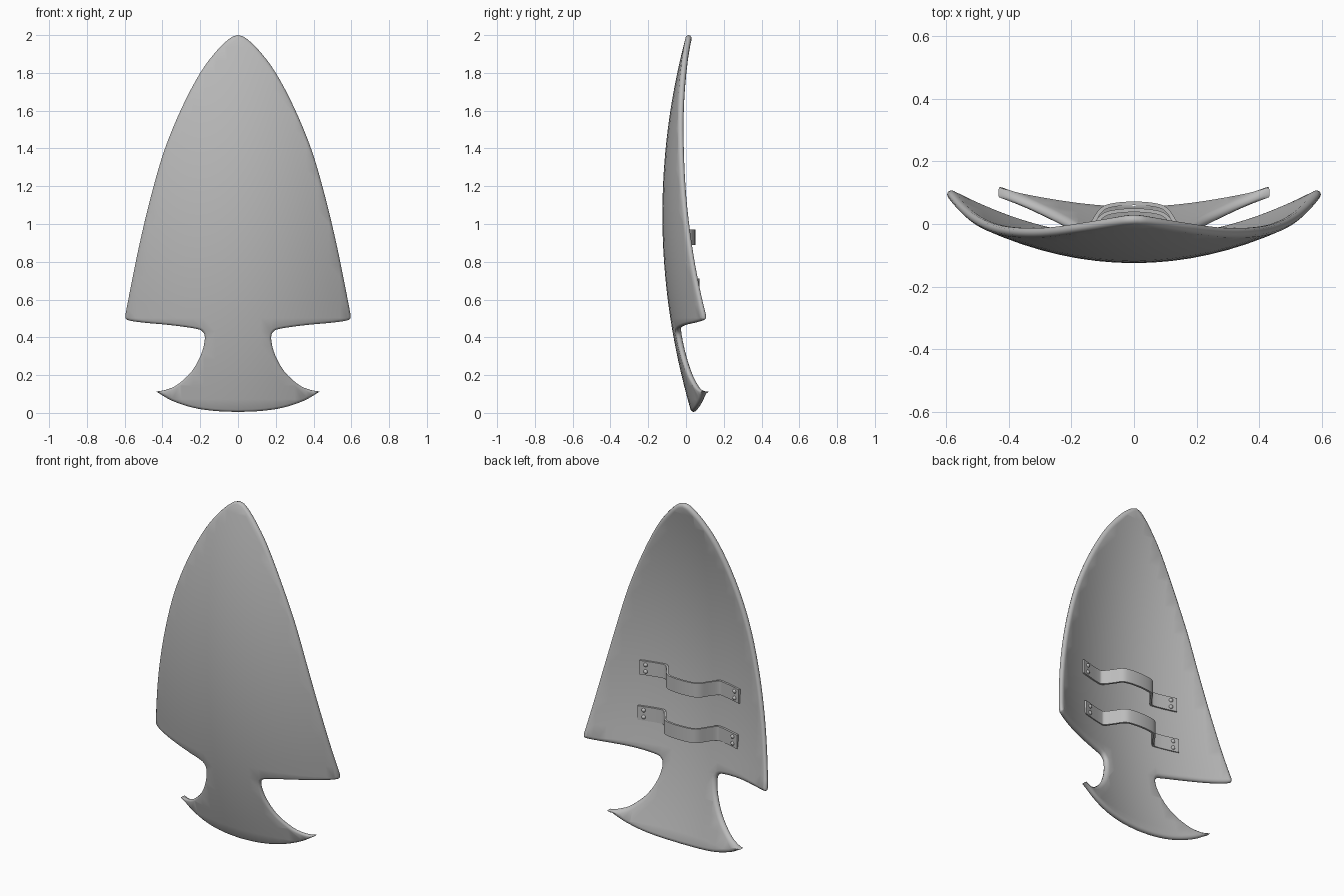
import bpy, bmesh
from mathutils import Vector

if "Cube" in bpy.data.objects:
    bpy.data.objects.remove(bpy.data.objects["Cube"])

THICK = 0.034

metal = bpy.data.materials.new("plain_grey")
metal.use_nodes = True
grey = (0.5, 0.5, 0.5, 1)
metal.diffuse_color = grey
metal.node_tree.nodes["Principled BSDF"].inputs["Base Color"].default_value = grey


def front_y(x, z):
    """Bowl-shaped front surface."""
    return -0.125 + 0.14 * (z - 1.05) ** 2 + 0.47 * x * x


def smooth_path(points, steps):
    """Catmull-Rom curve through the points."""
    pts = [Vector(p) for p in points]
    ext = [2 * pts[0] - pts[1]] + pts + [2 * pts[-1] - pts[-2]]
    out = []
    for a, b, c, d in zip(ext, ext[1:], ext[2:], ext[3:]):
        for i in range(steps):
            t = i / steps
            out.append(0.5 * (2 * b + (c - a) * t + (2 * a - 5 * b + 4 * c - d) * t * t
                              + (3 * b - a - 3 * c + d) * t ** 3))
    return out + [pts[-1]]


def finish(bm, name, angle=0.8):
    bmesh.ops.recalc_face_normals(bm, faces=bm.faces)
    mesh = bpy.data.meshes.new(name)
    bm.to_mesh(mesh)
    bm.free()
    mesh.materials.append(metal)
    obj = bpy.data.objects.new(name, mesh)
    bpy.context.collection.objects.link(obj)
    bpy.ops.object.select_all(action='DESELECT')
    obj.select_set(True)
    bpy.context.view_layer.objects.active = obj
    bpy.ops.object.shade_smooth_by_angle(angle=angle)
    return obj


# Half outline in x, z: blade side, shelf and neck, flared foot
blade = [(0, 2), (0.04, 1.985), (0.11, 1.92), (0.2, 1.8), (0.3, 1.61), (0.39, 1.39),
         (0.46, 1.15), (0.52, 0.9), (0.565, 0.68), (0.597, 0.515)]
neck = [(0.597, 0.515), (0.585, 0.492), (0.5, 0.478), (0.36, 0.465), (0.23, 0.447),
        (0.187, 0.43), (0.176, 0.39), (0.195, 0.31), (0.245, 0.22), (0.32, 0.15),
        (0.38, 0.123), (0.433, 0.113)]
foot = [(0.433, 0.113), (0.35, 0.065), (0.24, 0.028), (0.12, 0.01), (0, 0.005)]
half = smooth_path(blade, 4)[:-1] + smooth_path(neck, 4)[:-1] + smooth_path(foot, 4)
outline = half + [Vector((-p.x, p.y)) for p in half[-2:0:-1]]
count = len(outline)

# Shield body: rounded rim rings joined to front and back caps
rim = [(0.012, 0), (0.003, 0.004), (0, 0.012), (0.003, 0.022), (0.011, 0.03), (0.022, THICK)]
bm = bmesh.new()
rings = []
for inset, depth in rim:
    ring = []
    for i, p in enumerate(outline):
        before = (p - outline[i - 1]).normalized()
        after = (outline[(i + 1) % count] - p).normalized()
        along = (before + after).normalized()
        inward = Vector((along.y, -along.x))
        tip = (Vector((abs(p.x), p.y)) - Vector(foot[0])).length
        scale = min(1, 0.15 + tip * 14)
        q = p + inward * inset * scale
        ring.append(bm.verts.new((q.x, depth, q.y)))
    rings.append(ring)
for a, b in zip(rings, rings[1:]):
    for i in range(count):
        j = (i + 1) % count
        bm.faces.new((a[i], a[j], b[j], b[i]))
bm.faces.new(rings[0])
bm.faces.new(rings[-1])


def slice_caps(origin, normal):
    caps = [f for f in bm.faces if max(v.co.y for v in f.verts) - min(v.co.y for v in f.verts) < 1e-5]
    geom = set(caps)
    for f in caps:
        geom.update(f.edges)
        geom.update(f.verts)
    bmesh.ops.bisect_plane(bm, geom=list(geom), dist=1e-5, plane_co=origin, plane_no=normal)


for i in range(-9, 10):
    slice_caps((i * 0.06 + 0.0007, 0, 0), (1, 0, 0))
for i in range(1, 28):
    slice_caps((0, 0, i * 0.0717), (0, 0, 1))
for v in bm.verts:
    v.co.y += front_y(v.co.x, v.co.z)
finish(bm, "shield_body", 1.0)


# Hand straps with riveted end plates
def strap(name, z, peak):
    def seat(x):
        return front_y(x, z) + THICK + 0.005
    side = [(0.325, seat(0.325)), (0.26, seat(0.26)), (0.2, seat(0.2)), (0.17, seat(0.17) + 0.008),
            (0.135, peak - 0.065), (0.105, peak - 0.022), (0.07, peak - 0.006)]
    path = smooth_path(side + [(0, peak)] + [(-x, y) for x, y in side[::-1]], 4)
    bm = bmesh.new()
    loops = []
    for i, p in enumerate(path):
        along = (path[min(i + 1, len(path) - 1)] - path[max(i - 1, 0)]).normalized()
        out = Vector((along.y, -along.x)) * 0.006
        corners = [(p + out, 0.041), (p + out, -0.041), (p - out, -0.041), (p - out, 0.041)]
        loops.append([bm.verts.new((q.x, q.y, z + h)) for q, h in corners])
    for a, b in zip(loops, loops[1:]):
        for i in range(4):
            j = (i + 1) % 4
            bm.faces.new((a[i], a[j], b[j], b[i]))
    bm.faces.new(loops[0])
    bm.faces.new(loops[-1])
    finish(bm, name)

    bm = bmesh.new()
    for x in (-0.29, 0.29):
        for h in (-0.02, 0.02):
            made = bmesh.ops.create_uvsphere(bm, u_segments=12, v_segments=8, radius=0.012)
            bmesh.ops.translate(bm, verts=made["verts"], vec=(x, seat(x) + 0.005, z + h))
    finish(bm, name + "_rivets")


strap("upper_strap", 0.93, 0.044)
strap("lower_strap", 0.67, 0.066)
